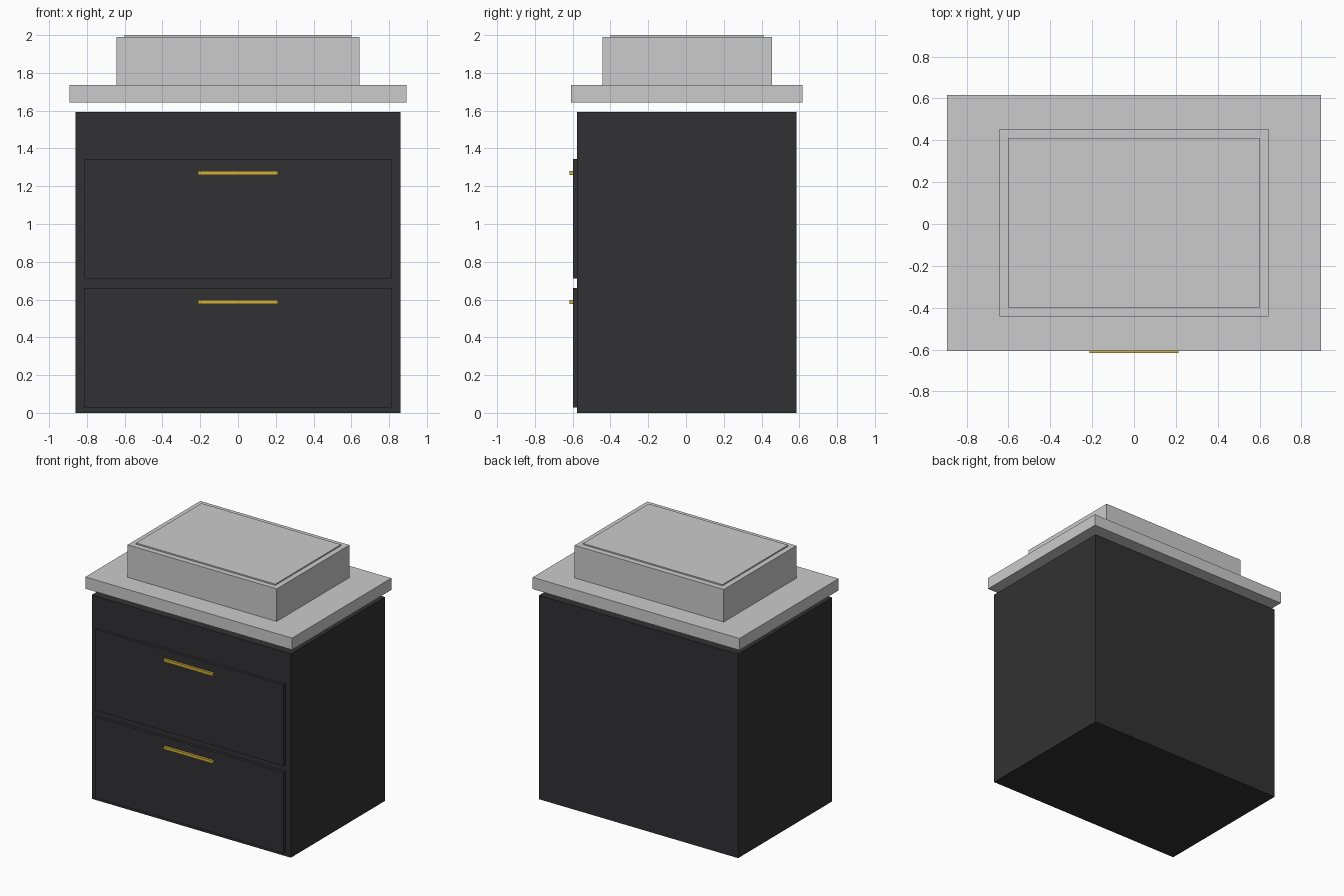
import bpy

if "Cube" in bpy.data.objects:
    bpy.data.objects.remove(bpy.data.objects["Cube"])


def material(name, rgb):
    mat = bpy.data.materials.new(name)
    mat.diffuse_color = (*rgb, 1)
    mat.use_nodes = True
    mat.node_tree.nodes["Principled BSDF"].inputs["Base Color"].default_value = mat.diffuse_color
    return mat


def box(name, x, y, z, mat=None):
    """Box of half-width x, spanning y and z ranges."""
    bpy.ops.mesh.primitive_cube_add(size=1, location=(0, sum(y) / 2, sum(z) / 2))
    ob = bpy.context.object
    ob.name = name
    ob.scale = (2 * x, y[1] - y[0], z[1] - z[0])
    bpy.ops.object.transform_apply(location=False, rotation=False, scale=True)
    if mat:
        ob.data.materials.append(mat)
    return ob


dark = material("dark_paint", (0.031, 0.031, 0.033))
gold = material("gold", (0.658, 0.434, 0.04))

# Cabinet body
box("cabinet", 0.86, (-0.576, 0.585), (0, 1.592), dark)

# Drawer fronts with bar handles
for label, z in (("lower", 0.028), ("upper", 0.711)):
    box(f"{label}_drawer", 0.812, (-0.598, -0.576), (z, z + 0.633), dark)
    box(f"{label}_handle", 0.213, (-0.616, -0.598), (z + 0.548, z + 0.57), gold)

# Countertop, floating just above the cabinet
box("countertop", 0.893, (-0.608, 0.616), (1.644, 1.736))

# Basin block and its raised inner panel
box("basin", 0.644, (-0.442, 0.454), (1.736, 1.99))
box("basin_panel", 0.602, (-0.4, 0.41), (1.99, 2.0))
